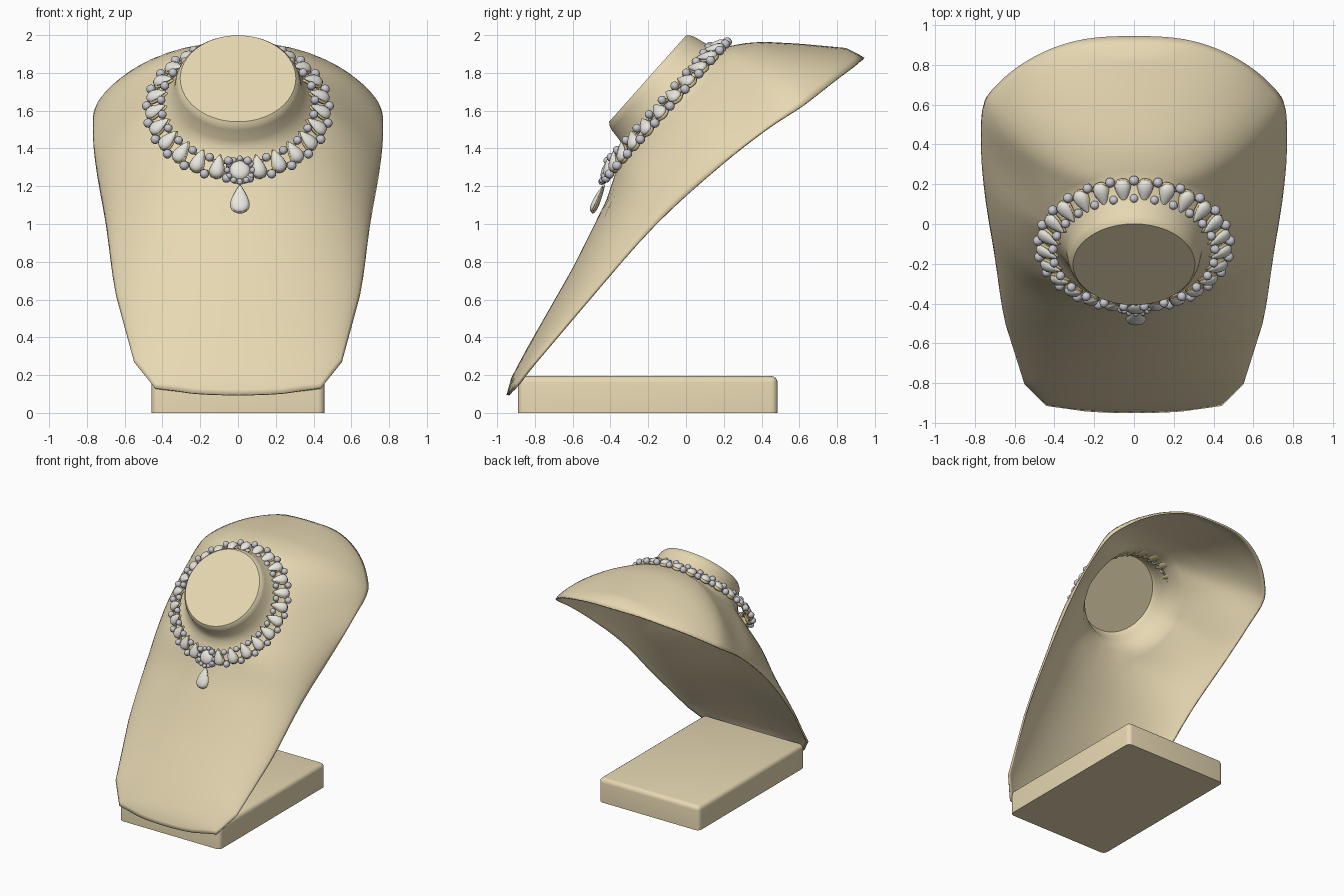
import bpy, bmesh, math
from mathutils import Matrix, Vector

if "Cube" in bpy.data.objects:
    bpy.data.objects.remove(bpy.data.objects["Cube"])

# Tilted frame: x across, u up along the neck disc, w out of the disc
EX, EU, EN = Vector((1, 0, 0)), Vector((0, .666, .747)), Vector((0, -.747, .666))
FRAME = Matrix.Translation((0, -.203, 1.77)) @ Matrix((EX, EU, EN)).transposed().to_4x4()


def material(name, rgb):
    m = bpy.data.materials.new(name)
    m.diffuse_color = (*rgb, 1)
    m.use_nodes = True
    m.node_tree.nodes["Principled BSDF"].inputs["Base Color"].default_value = m.diffuse_color
    return m


TAN = material("tan", (.80, .69, .45))
STONE = material("stone", (.80, .79, .73))
PEARL = material("pearl", (.58, .58, .63))
GOLD = material("gold", (.72, .60, .30))


def finish(name, bm, mat, angle=40):
    me = bpy.data.meshes.new(name)
    bm.to_mesh(me)
    bm.free()
    ob = bpy.data.objects.new(name, me)
    bpy.context.collection.objects.link(ob)
    me.materials.append(mat)
    bpy.ops.object.select_all(action='DESELECT')
    ob.select_set(True)
    bpy.context.view_layer.objects.active = ob
    bpy.ops.object.shade_smooth_by_angle(angle=math.radians(angle))
    return ob


def lerp_table(table, u, col=1):
    for a, b in zip(table, table[1:]):
        if u <= b[0]:
            t = max(0, (u - a[0]) / max(b[0] - a[0], 1e-6))
            return a[col] + (b[col] - a[col]) * t
    return table[-1][col]


def smooth_half(pts, sub, straight):
    """Smooth curve through points, ends on the mirror line; some spans straight."""
    p = [Vector(q) for q in pts]
    flip = lambda q: Vector((q.x, -q.y, q.z))
    ext = [flip(p[1])] + p + [flip(p[-2])]
    tan = [((b - a).normalized() + (c - b).normalized()).normalized() for a, b, c in zip(ext, ext[1:], ext[2:])]
    out = []
    for i in range(len(p) - 1):
        d = (p[i + 1] - p[i]).length
        for k in range(sub):
            t = k / sub
            if i in straight:
                out.append(p[i].lerp(p[i + 1], t))
                continue
            out.append(p[i] * (2 * t**3 - 3 * t**2 + 1) + p[i + 1] * (3 * t**2 - 2 * t**3)
                       + tan[i] * d * (t**3 - 2 * t**2 + t) + tan[i + 1] * d * (t**3 - t**2))
    return out + [p[-1]]


# Bust outline (u, half width, w) and centre-line profile (u, w)
RIM = [(-1.745, 0, -.556), (-1.732, .25, -.557), (-1.694, .44, -.559), (-1.52, .55, -.55),
       (-1.06, .645, -.542), (-.548, .70, -.543), (-.07, .755, -.595), (.21, .768, -.643),
       (.441, .75, -.706), (.54, .69, -.725), (.666, .57, -.747), (.764, .42, -.767),
       (.827, .25, -.777), (.845, 0, -.782)]
CENTRE = [(-1.745, -.556), (-1.66, -.514), (-1.473, -.469), (-1.028, -.375), (-.633, -.268),
          (-.508, -.215), (-.406, -.168), (0, -.12), (.39, -.19), (.471, -.25), (.545, -.318),
          (.671, -.475), (.826, -.685), (.845, -.782)]
half = smooth_half(RIM, 4, (1, 2, 3))


def surface(x, u):
    width, wr, wc = lerp_table(half, u), lerp_table(half, u, 2), lerp_table(CENTRE, u)
    s = min(1, abs(x) / max(width, .001))
    return wr + (wc - wr) * (1 - s ** 2.1) ** .72


# Bust shell: neck disc, neck and flared body as rings around the neck
rim = [Vector((p.y, p.x, p.z)) for p in half]
rim += [Vector((-p.x, p.y, p.z)) for p in reversed(rim[1:-1])]

rings = []
for r, w in [(.306, 0), (.320, -.016), (.330, -.04), (.343, -.11), (.368, -.148)]:
    rings.append([Vector((*(p.xy.normalized() * r), w)) for p in rim])
for t in [0, .08, .16, .25, .35, .45, .55, .65, .74, .82, .89, .94, .98, 1]:
    ring = []
    for p in rim:
        d = p.xy.normalized()
        start = d * .41
        q = start.lerp(p.xy, t)
        w0 = surface(start.x, start.y)
        # shoulders run straighter from neck to rim
        k = .85 * math.exp(-((q.y - .18) / .25) ** 2) * abs(d.x) ** 2
        w = surface(q.x, q.y) * (1 - k) + (w0 + (p.z - w0) * t ** 1.15) * k
        ring.append(p.copy() if t == 1 else Vector((q.x, q.y, w)))
    rings.append(ring)

bm = bmesh.new()
vr = [[bm.verts.new(FRAME @ p) for p in ring] for ring in rings]
bm.faces.new(vr[0])
n = len(rim)
for inner, outer in zip(vr, vr[1:]):
    for i in range(n):
        j = (i + 1) % n
        bm.faces.new((outer[i], outer[j], inner[j], inner[i]))
bust = finish("bust_shell", bm, TAN)
sol = bust.modifiers.new("thickness", 'SOLIDIFY')
sol.thickness, sol.offset = .014, -1

# Base block with rounded top and upright edges
bm = bmesh.new()
bmesh.ops.create_cube(bm, size=1, matrix=Matrix.Translation((0, -.2025, .0975)) @ Matrix.Diagonal((.915, 1.375, .195, 1)))
edges = [e for e in bm.edges if max(v.co.z for v in e.verts) > .1]
bmesh.ops.bevel(bm, geom=edges, offset=.035, segments=4, profile=.5, affect='EDGES')
finish("base_block", bm, TAN, 30)


# Jewel helpers: ellipsoids, optionally tapered to a point at local -y
def blob(bm, mat, radii, pear=False, seg=12, rows=8):
    vs = bmesh.ops.create_uvsphere(bm, u_segments=seg, v_segments=rows, radius=1)['verts']
    for v in vs:
        c = Vector((v.co.x, -v.co.z, v.co.y)) if pear else v.co.copy()
        if pear:
            k = .62 + .38 * c.y
            c.x, c.z = c.x * k, c.z * k
        v.co = mat @ Vector((c.x * radii[0], c.y * radii[1], c.z * radii[2]))
    bmesh.ops.recalc_face_normals(bm, faces=list({f for v in vs for f in v.link_faces}))


def around(angle, r):
    """Frame on the necklace: y points outward, z off the surface."""
    d = Vector((math.sin(angle), -math.cos(angle), 0))
    y = Vector((d.x, d.y, -.7)).normalized()
    x = Vector((-d.y, d.x, 0)) * -1
    rot = Matrix((x, y, x.cross(y))).transposed().to_4x4()
    pos = Vector((0, -.06, -.158 - (r - .445) * .7)) + d * r
    return FRAME @ Matrix.Translation(pos) @ rot


stones, pearls, gold = bmesh.new(), bmesh.new(), bmesh.new()

# Collar: pear stones in gold cups, with pearls between them inside and outside
COUNT = 25
for i in range(COUNT):
    a = 2 * math.pi * i / COUNT
    if i:
        m = around(a, .438)
        blob(stones, m, (.054, .062, .034), True)
        blob(gold, m @ Matrix.Translation((0, 0, -.014)), (.06, .067, .03), True)
    b = a + math.pi / COUNT
    blob(pearls, around(b, .484), (.025,) * 3)
    blob(pearls, around(b, .408), (.023,) * 3)

# Gold wires joining the stones
for r in (.415, .47):
    loop = []
    for i in range(100):
        m = around(2 * math.pi * i / 100, r) @ Matrix.Translation((0, 0, -.018))
        loop.append([gold.verts.new(m @ Vector((0, .008 * math.cos(t), .008 * math.sin(t))))
                     for t in (k * math.pi / 3 for k in range(6))])
    for i in range(100):
        p, q = loop[i], loop[(i + 1) % 100]
        for k in range(6):
            gold.faces.new((p[k], p[(k + 1) % 6], q[(k + 1) % 6], q[k]))

# Centre medallion: round stone ringed by pearls
med = Matrix.Translation((.01, -.42, 1.285)) @ Matrix.Rotation(math.radians(66), 4, 'X')
blob(stones, med, (.055, .055, .026), seg=16)
blob(gold, med @ Matrix.Translation((0, 0, -.014)), (.078, .078, .018), seg=16)
for i in range(12):
    a = 2 * math.pi * i / 12
    blob(pearls, med @ Matrix.Translation((.067 * math.cos(a), .067 * math.sin(a), 0)), (.017,) * 3, seg=10, rows=6)

# Hanging pear drop
drop = Matrix.Translation((.01, -.47, 1.135)) @ Matrix.Rotation(math.radians(66), 4, 'X') @ Matrix.Rotation(math.pi, 4, 'Z')
blob(stones, drop, (.068, .078, .026), True, 16, 12)
blob(gold, drop @ Matrix.Translation((0, 0, -.008)), (.074, .083, .022), True, 16, 12)

finish("necklace_stones", stones, STONE)
finish("necklace_pearls", pearls, PEARL, 60)
bmesh.ops.recalc_face_normals(gold, faces=gold.faces)
finish("necklace_setting", gold, GOLD)
